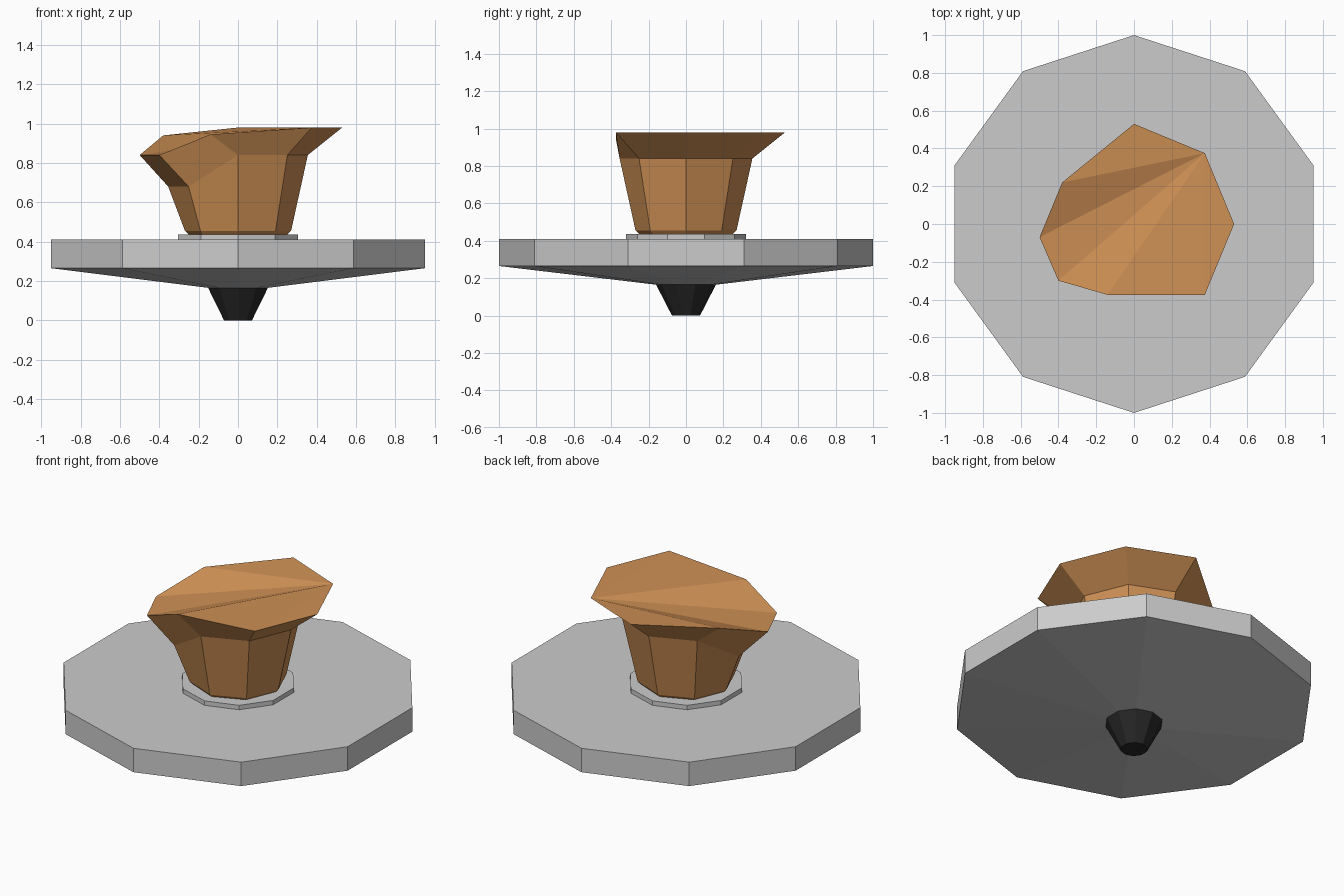
import bpy, math

if "Cube" in bpy.data.objects:
    bpy.data.objects.remove(bpy.data.objects["Cube"])


def material(name, rgb):
    m = bpy.data.materials.new(name)
    m.diffuse_color = (*rgb, 1)
    m.use_nodes = True
    m.node_tree.nodes["Principled BSDF"].inputs["Base Color"].default_value = m.diffuse_color
    return m


def make(name, verts, faces, mat=None):
    me = bpy.data.meshes.new(name)
    me.from_pydata(verts, [], faces)
    me.update()
    ob = bpy.data.objects.new(name, me)
    bpy.context.collection.objects.link(ob)
    if mat:
        me.materials.append(mat)
    return ob


def ring(n, r, z, start=0):
    angles = [start + 2 * math.pi * i / n for i in range(n)]
    return [(r * math.cos(a), r * math.sin(a), z) for a in angles]


def walls(n, levels):
    # quads joining stacked rings of n points
    return [(k * n + i, k * n + (i + 1) % n, (k + 1) * n + (i + 1) % n, (k + 1) * n + i)
            for k in range(levels - 1) for i in range(n)]


def turned(name, profile, n=10, mat=None):
    verts = [p for r, z in profile for p in ring(n, r, z, math.pi / 2)]
    top = (len(profile) - 1) * n
    faces = walls(n, len(profile))
    faces += [tuple(reversed(range(n))), tuple(range(top, top + n))]
    return make(name, verts, faces, mat)


orange = material("orange", (0.62, 0.28, 0.09))
black = material("black", (0.02, 0.02, 0.02))

# Spinning disc with shallow conical underside, tip and collar
turned("disc", [(0.16, 0.165), (1.0, 0.265), (1.0, 0.41)])
turned("tip", [(0.075, 0.0), (0.16, 0.165)], mat=black)
turned("collar", [(0.32, 0.41), (0.32, 0.437)])

# Eight-sided handle: neck dips on the left, flared lopsided top
neck = ring(8, 0.355, 0.84)
for i in (4, 5):
    neck[i] = (neck[i][0], neck[i][1], 0.68)
rim = [(0.53, 0, 0.98), (0.375, 0.375, 0.98), (0, 0.53, 0.98), (-0.38, 0.22, 0.94),
       (-0.5, -0.07, 0.84), (-0.4, -0.3, 0.84), (-0.14, -0.375, 0.945), (0.375, -0.375, 0.98)]
verts = ring(8, 0.25, 0.435) + ring(8, 0.27, 0.455) + neck + rim
faces = walls(8, 4) + [tuple(reversed(range(8)))]
# top closed as a fan from the back right corner
faces += [(25, 24 + (i % 8), 24 + (i + 1) % 8) for i in range(2, 8)]
make("handle", verts, faces, orange)
